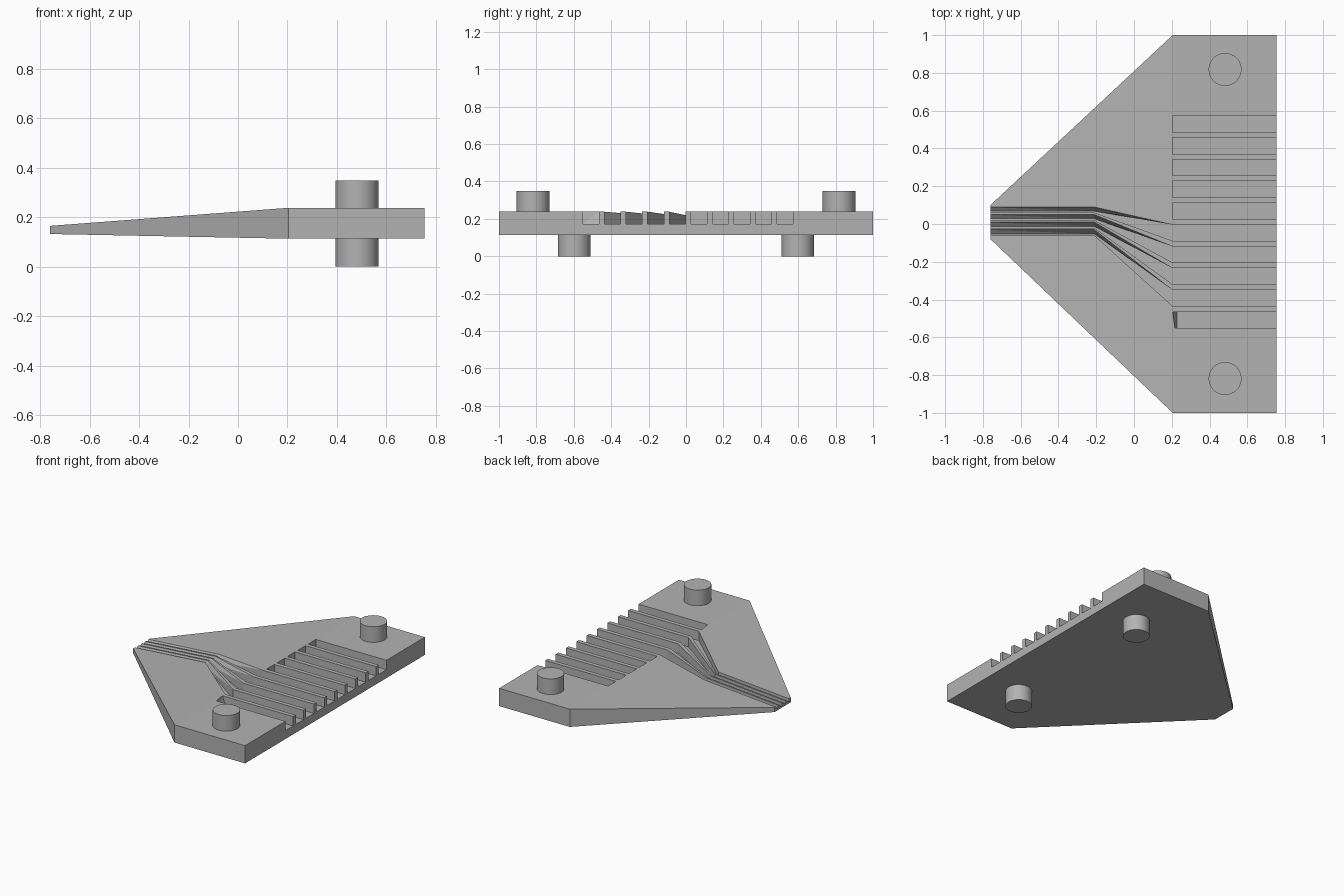
import bpy, bmesh

cube = bpy.data.objects.get("Cube")
if cube:
    bpy.data.objects.remove(cube, do_unlink=True)

grey = bpy.data.materials.new("plain_grey")
grey.use_nodes = True
grey.diffuse_color = (0.45, 0.45, 0.45, 1)
grey.node_tree.nodes["Principled BSDF"].inputs["Base Color"].default_value = grey.diffuse_color


def add_object(name, bm):
    mesh = bpy.data.meshes.new(name)
    bm.to_mesh(mesh)
    bm.free()
    mesh.materials.append(grey)
    obj = bpy.data.objects.new(name, mesh)
    bpy.context.collection.objects.link(obj)
    return obj


def loft(bm, sections):
    """Join matching rings of points into one closed solid."""
    rings = [[bm.verts.new(p) for p in ring] for ring in sections]
    n = len(rings[0])
    for a, b in zip(rings, rings[1:]):
        for i in range(n):
            j = (i + 1) % n
            bm.faces.new((a[i], a[j], b[j], b[i]))
    bm.faces.new(rings[0])
    bm.faces.new(rings[-1])
    bmesh.ops.recalc_face_normals(bm, faces=bm.faces)


def channel_ring(x, low, high, floor, top, lean=0.0, shift=0.0):
    """Open-topped channel section with one leaning side."""
    return [(x + shift, low, floor), (x + shift, high - lean, floor),
            (x, high, top), (x, high, 0.3), (x, low, 0.3)]


# Tapered wedge body with a flat block at the wide end
TIP, SHOULDER, END = -0.76, 0.205, 0.755
BASE, TOP = 0.113, 0.238
bm = bmesh.new()
loft(bm, [[(x, lo, z0), (x, hi, z0), (x, hi, z1), (x, lo, z1)]
          for x, lo, hi, z0, z1 in ((TIP, -0.08, 0.10, 0.132, 0.165),
                                    (SHOULDER, -1, 1, BASE, TOP),
                                    (END, -1, 1, BASE, TOP))])
body = add_object("body", bm)

# Channels: ten slots, four of which run on as grooves to the tip
FLOOR = 0.172
bm = bmesh.new()
for i in range(10):
    centre = 0.53 - 0.1153 * i
    low, high = centre - 0.043, centre + 0.043
    rings = []
    if 5 <= i <= 8:
        edge = 0.09 - 0.04 * (i - 5)
        rings = [channel_ring(-0.80, edge - 0.03, edge, 0.142, 0.162, 0.022),
                 channel_ring(-0.21, edge - 0.03, edge, 0.168, 0.207, 0.022)]
    slope = 0.023 if i == 9 else 0.0
    rings.append(channel_ring(SHOULDER, low, high, FLOOR, TOP, shift=slope))
    rings.append(channel_ring(0.8, low, high, FLOOR, TOP))
    loft(bm, rings)
bmesh.ops.triangulate(bm, faces=bm.faces)
cutter = add_object("channel_cutter", bm)
cutter.hide_render = True

cut = body.modifiers.new("channels", "BOOLEAN")
cut.operation = "DIFFERENCE"
cut.solver = "EXACT"
cut.object = cutter
graph = bpy.context.evaluated_depsgraph_get()
result = bpy.data.meshes.new_from_object(body.evaluated_get(graph))
body.modifiers.clear()
body.data = result
bpy.data.objects.remove(cutter, do_unlink=True)

# Locating pegs above and below
for side, sign in (("left_back", 1), ("right_front", -1)):
    for level, y, z0, z1 in (("upper", 0.818, 0.2, 0.348), ("lower", 0.598, 0, 0.13)):
        bpy.ops.mesh.primitive_cylinder_add(vertices=48, radius=0.087, depth=z1 - z0,
                                            location=(0.482, sign * y, (z0 + z1) / 2))
        peg = bpy.context.object
        peg.name = f"{level}_peg_{side}"
        peg.data.materials.append(grey)
        bpy.ops.object.shade_smooth_by_angle()
